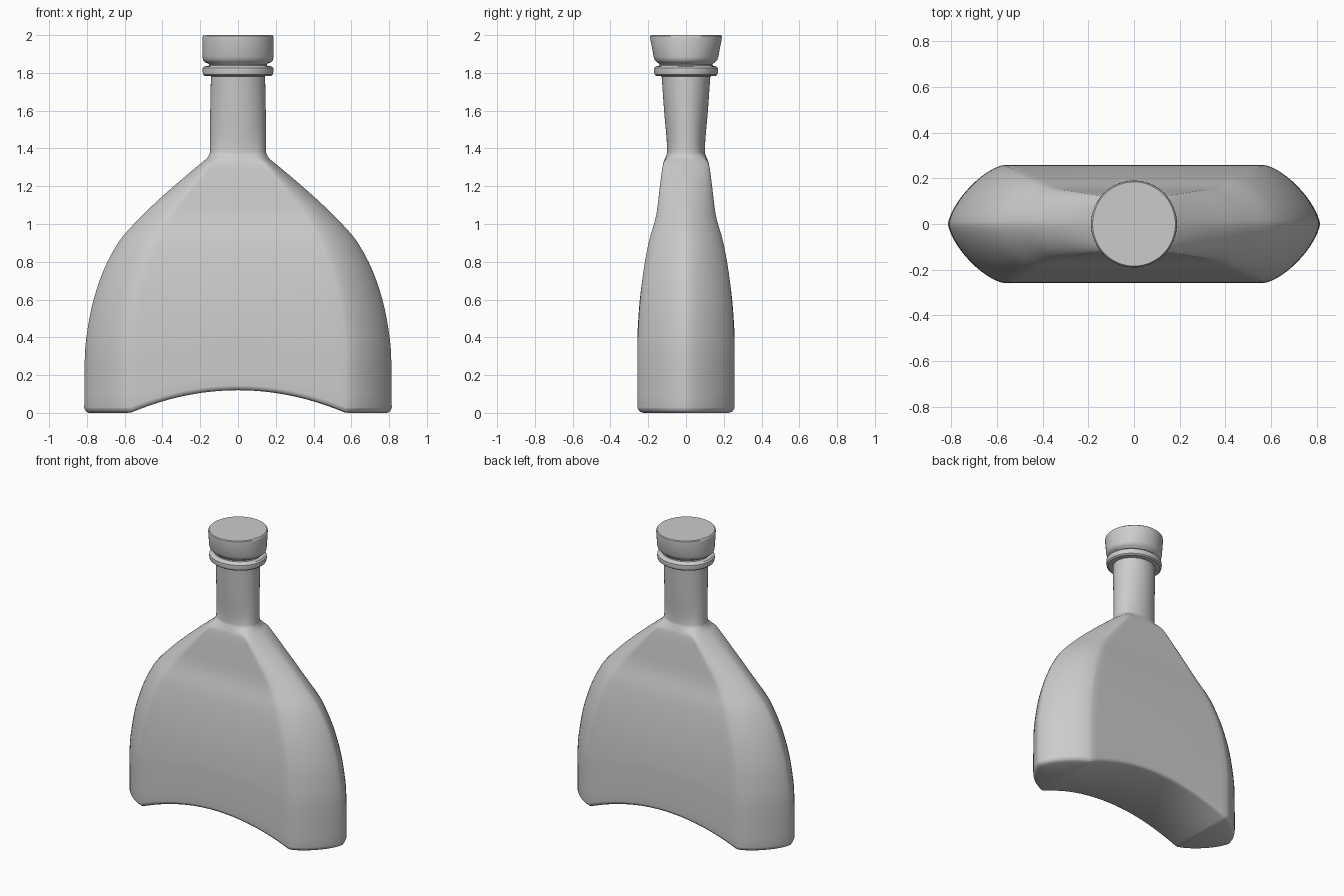
import bpy, bmesh
from math import sin, cos, pi

if "Cube" in bpy.data.objects:
    bpy.data.objects.remove(bpy.data.objects["Cube"])

N, M = 24, 12          # points per quarter section, of which M lie on the flat face


def quarter(W, D, F, p, k):
    """Quarter section: flat face plus curved side, blended by k towards an ellipse."""
    pts = []
    for i in range(N + 1):
        if i <= M:
            x, y = F * i / M, D
        else:
            t = (i - M) / (N - M) * pi / 2
            x = F + (W - F) * max(sin(t), 0) ** (2 / p)
            y = D * max(cos(t), 0) ** (2 / p) if i < N else 0
        a = i / N * pi / 2
        ey = D * cos(a) if i < N else 0
        pts.append((x + (W * sin(a) - x) * k, y + (ey - y) * k))
    return pts


def section(W, D, F=0, p=2, k=1):
    q = quarter(W, D, F, p, k)
    return ([(x, -y) for x, y in q] + [(x, y) for x, y in q[-2::-1]]
            + [(-x, y) for x, y in q[1:]] + [(-x, -y) for x, y in q[-2:0:-1]])


def smooth_keys(keys, steps):
    """Monotone cubic interpolation of key rows (first column is height)."""
    def slope(i, c):
        if i in (0, len(keys) - 1):
            i = min(i, len(keys) - 2)
            return (keys[i + 1][c] - keys[i][c]) / (keys[i + 1][0] - keys[i][0])
        a = (keys[i][c] - keys[i - 1][c]) / (keys[i][0] - keys[i - 1][0])
        b = (keys[i + 1][c] - keys[i][c]) / (keys[i + 1][0] - keys[i][0])
        return 0 if a * b <= 0 else 2 * a * b / (a + b)
    rows = []
    for i in range(len(keys) - 1):
        A, B = keys[i], keys[i + 1]
        h = B[0] - A[0]
        for s in range(steps):
            t = s / steps
            row = [A[0] + h * t]
            for c in range(1, len(A)):
                row.append((2*t**3 - 3*t**2 + 1) * A[c] + (t**3 - 2*t**2 + t) * h * slope(i, c)
                           + (3*t**2 - 2*t**3) * B[c] + (t**3 - t**2) * h * slope(i + 1, c))
            rows.append(row)
    return rows + [list(keys[-1])]


def loft(name, rows, lift=lambda x, z: 0):
    bm = bmesh.new()
    rings = [[bm.verts.new((x, y, r[0] + lift(x, r[0]))) for x, y in section(*r[1:])]
             for r in rows]
    T = 4 * N
    for a, b in zip(rings, rings[1:]):
        for j in range(T):
            bm.faces.new((a[j], a[(j + 1) % T], b[(j + 1) % T], b[j]))
    for ring in (rings[0], rings[-1]):           # strip caps, front to back
        for j in range(-N, N):
            ids = [j % T, (j + 1) % T, (2 * N - j - 1) % T, (2 * N - j) % T]
            bm.faces.new([ring[i] for i in dict.fromkeys(ids)])
    bmesh.ops.recalc_face_normals(bm, faces=bm.faces)
    me = bpy.data.meshes.new(name)
    bm.to_mesh(me)
    bm.free()
    ob = bpy.data.objects.new(name, me)
    bpy.context.collection.objects.link(ob)
    bpy.ops.object.select_all(action='DESELECT')
    ob.select_set(True)
    bpy.context.view_layer.objects.active = ob
    bpy.ops.object.shade_smooth_by_angle(angle=0.6)
    return ob


# Body and neck: z, half width, half depth, flat half width, side exponent, roundness
body_keys = [
    (0.00, .790, .235, .55, 1.45, 0), (0.010, .806, .250, .56, 1.45, 0),
    (0.03, .814, .257, .57, 1.45, 0), (0.30, .811, .258, .57, 1.45, 0),
    (0.50, .787, .250, .555, 1.45, 0), (0.70, .733, .232, .515, 1.45, 0),
    (0.90, .635, .198, .44, 1.5, 0), (1.05, .502, .157, .35, 1.55, 0),
    (1.20, .340, .138, .235, 1.6, 0), (1.32, .198, .121, .14, 1.7, 0),
    (1.35, .163, .110, .11, 1.8, .3), (1.38, .149, .100, .08, 2, .7),
    (1.60, .147, .116, .05, 2, 1), (1.80, .143, .130, .05, 2, 1)]


def arch(x, z):
    return 0.12 * max(0, 1 - (x / .57) ** 2) * max(0, 1 - z / .7)


loft("bottle_body", smooth_keys(body_keys, 4), arch)

# Collar ring around the mouth
loft("neck_collar", [(1.782, .140, .128), (1.784, .176, .158), (1.792, .185, .167),
                     (1.810, .188, .170), (1.825, .187, .169), (1.834, .178, .160),
                     (1.838, .155, .143), (1.850, .150, .138)])

# Stopper, oval below and round on top
loft("stopper", [(1.840, .150, .138), (1.848, .155, .143), (1.856, .174, .153),
                 (1.868, .185, .165), (1.885, .188, .171), (1.985, .188, .190),
                 (1.995, .186, .189), (2.000, .181, .184)])
